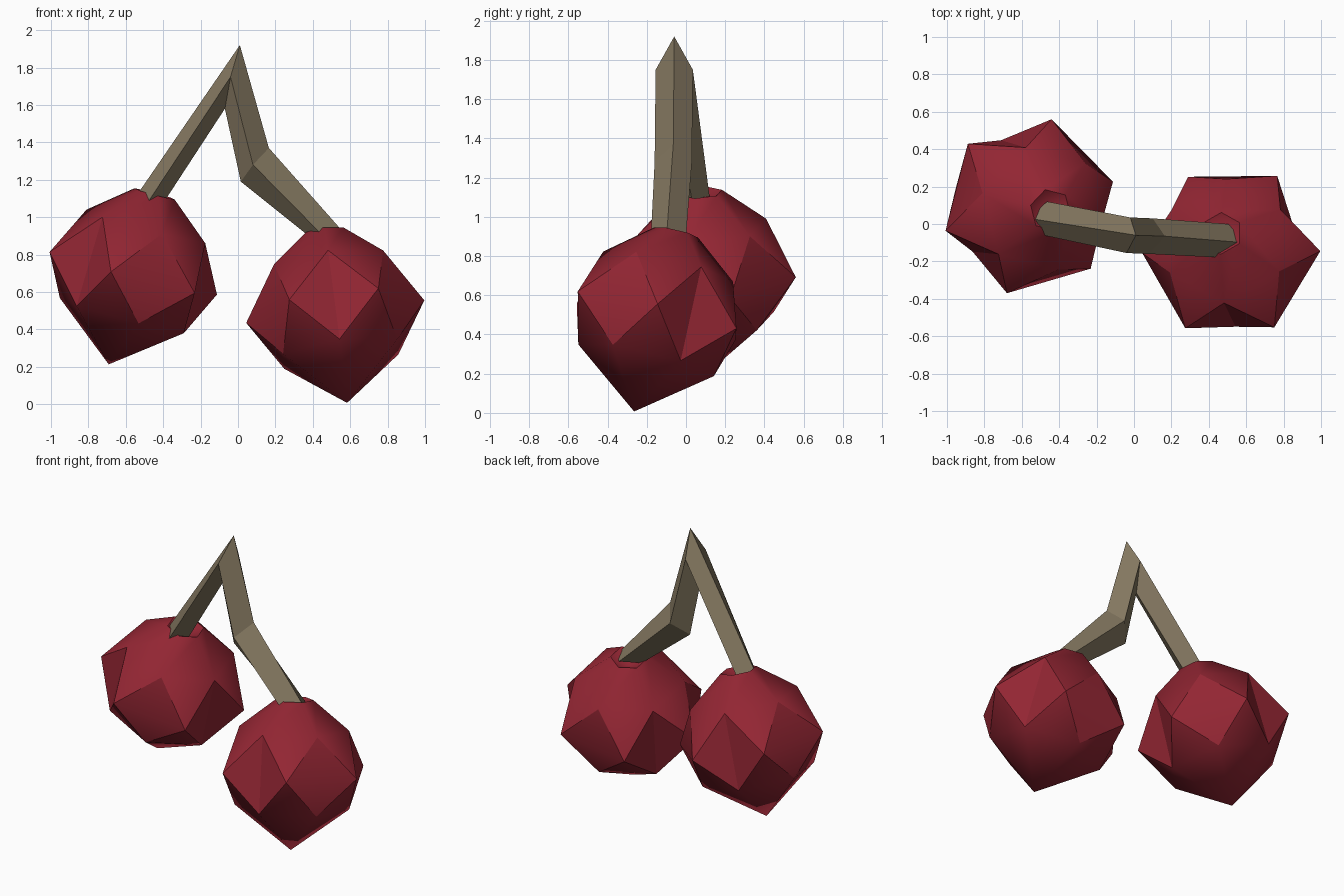
import bpy
import bmesh
from math import cos, sin, radians
from mathutils import Vector, Matrix

cube = bpy.data.objects.get("Cube")
if cube:
    bpy.data.objects.remove(cube)


def make_material(name, colour):
    mat = bpy.data.materials.new(name)
    mat.use_nodes = True
    mat.diffuse_color = (*colour, 1)
    mat.node_tree.nodes["Principled BSDF"].inputs["Base Color"].default_value = (*colour, 1)
    return mat


cherry_red = make_material("cherry red", (0.29, 0.019, 0.033))
stem_brown = make_material("stem brown", (0.235, 0.19, 0.12))


def make_object(name, bm, mat):
    bmesh.ops.recalc_face_normals(bm, faces=bm.faces[:])
    mesh = bpy.data.meshes.new(name)
    bm.to_mesh(mesh)
    bm.free()
    mesh.materials.append(mat)
    obj = bpy.data.objects.new(name, mesh)
    bpy.context.scene.collection.objects.link(obj)
    return obj


# Six-sided fruit: pointed base, zigzag belt of facets, smooth dome, dimple
def make_cherry(name, centre, axis, first_tip, folded):
    bm = bmesh.new()
    up = Vector(axis).normalized()
    side = Vector(first_tip)
    side = (side - up * side.dot(up)).normalized()
    frame = Matrix((side, up.cross(side), up)).transposed()

    def point(radius, angle, height):
        a = radians(angle)
        local = Vector((radius * cos(a), radius * sin(a), height))
        return bm.verts.new(Vector(centre) + frame @ local)

    def ring(radius, offset, height):
        return [point(radius, 60 * i + offset, height) for i in range(6)]

    tip = ring(0.48, 0, 0)
    upper = ring(0.34, 30, 0.26)
    lower = ring(0.355, 30, -0.235)
    rim = ring(0.115, 30, 0.44)
    base = point(0, 0, -0.505)
    dimple = point(0, 0, 0.37)
    sharp = []
    for i in range(6):
        j = (i + 1) % 6
        # belt facet: alternately creased inward or nearly flat
        if i % 2 == folded:
            bm.faces.new((tip[i], lower[i], upper[i]))
            bm.faces.new((lower[i], tip[j], upper[i]))
            sharp.append((lower[i], upper[i]))
        else:
            bm.faces.new((tip[i], tip[j], upper[i]))
            bm.faces.new((tip[i], lower[i], tip[j]))
        # dome, dimple and base
        bm.faces.new((upper[i], tip[j], upper[j]))
        bm.faces.new((upper[i], upper[j], rim[j], rim[i]))
        bm.faces.new((rim[i], rim[j], dimple))
        bm.faces.new((lower[i], lower[j], tip[j]))
        bm.faces.new((lower[i], base, lower[j]))
        sharp += [(a, b) for a in (tip[i], tip[j]) for b in (upper[i], lower[i])]
        sharp.append((rim[i], rim[j]))
    for face in bm.faces:
        face.smooth = True
    for pair in sharp:
        bm.edges.get(pair).smooth = False
    return make_object(name, bm, cherry_red)


make_cherry("right_cherry", (-0.56, 0.095, 0.70), (0.26, -0.05, 0.965), (0.89, 0.26, -0.22), 1)
make_cherry("left_cherry", (0.52, -0.15, 0.495), (-0.125, 0.227, 0.966), (0.95, 0.01, 0.12), 0)

# Forked stem: diamond sections given by centre, half height and half width
sections = [
    ((-0.475, 0.03, 1.09), (-0.085, 0, 0), (-0.01, -0.09, -0.015)),
    ((-0.03, -0.06, 1.75), (0.04, 0, 0.17), (-0.01, -0.095, 0)),
    ((0.09, -0.065, 1.28), (0.075, 0, 0.09), (-0.01, -0.095, 0)),
    ((0.49, -0.09, 0.89), (0.1, -0.01, 0), (-0.015, -0.09, -0.01)),
]
bm = bmesh.new()
rings = []
for section in sections:
    mid, half_up, half_side = map(Vector, section)
    corners = (mid + half_up, mid + half_side, mid - half_up, mid - half_side)
    rings.append([bm.verts.new(c) for c in corners])
for a, b in zip(rings, rings[1:]):
    for i in range(4):
        j = (i + 1) % 4
        bm.faces.new((a[i], a[j], b[j], b[i]))
bm.faces.new(rings[0])
bm.faces.new(rings[-1])
make_object("forked_stem", bm, stem_brown)
